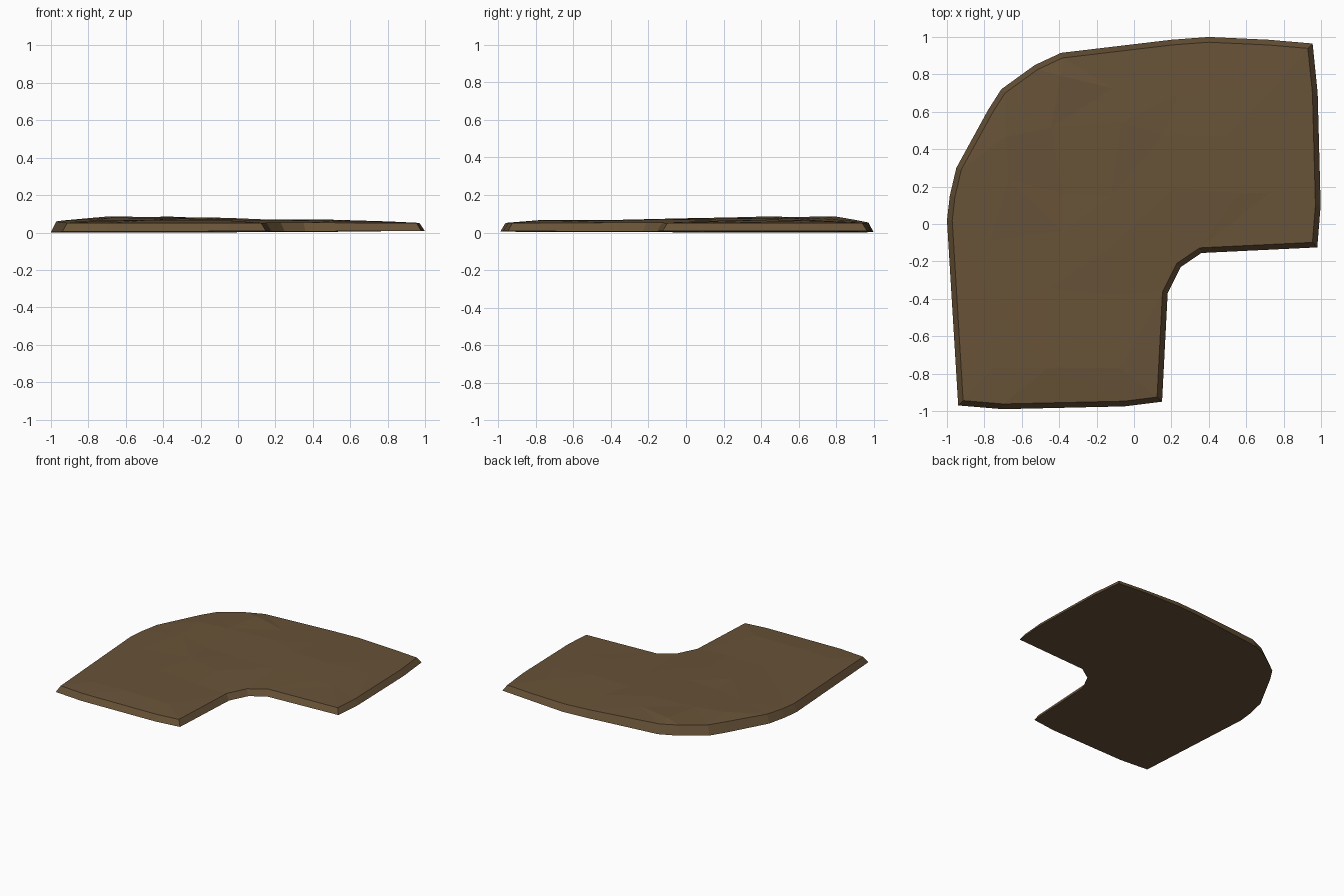
import bpy, bmesh, math, random
from mathutils import Vector
from mathutils.geometry import delaunay_2d_cdt

if "Cube" in bpy.data.objects:
    bpy.data.objects.remove(bpy.data.objects["Cube"])

random.seed(4)

# Counter-clockwise footprint of the bent path
outline = [Vector(p) for p in [
    (-.94, -.97), (-.7, -.99), (-.05, -.975), (.15, -.95), (.18, -.37),
    (.25, -.23), (.36, -.155), (.98, -.125), (.998, .1), (.982, .7),
    (.955, .965), (.72, .985), (.4, 1.0), (.2, .985), (-.39, .915),
    (-.53, .85), (-.71, .72), (-.78, .61), (-.95, .3), (-.985, .15), (-1.0, .02)]]
n = len(outline)


def inset(i, d):
    a, b, c = outline[i - 1], outline[i], outline[(i + 1) % n]
    e, f = (b - a).normalized(), (c - b).normalized()
    n1, n2 = Vector((-e.y, e.x)), Vector((-f.y, f.x))
    return b + (n1 + n2) * d / (1 + n1.dot(n2))


def bump(p):
    # raised outer bend, falling away towards both ends
    return math.exp(-((p.x + .55) ** 2 + (p.y - .6) ** 2) / .45)


def top_z(p):
    return .064 + .022 * bump(p)


def bottom_z(p):
    return max(0, .006 * (p.x - p.y + 1) / 2 + .003) if p.x < .5 else .011


# Inner points of the worn, faceted top
inner = []
for x in (-.72, -.42, -.12, .2, .5, .78):
    for y in (-.72, -.4, -.08, .2, .5, .75):
        p = Vector((x, y)) + Vector((random.uniform(-.06, .06), random.uniform(-.06, .06)))
        if (p.x < .08 or p.y > 0) and not (p.x < -.5 and p.y > .65):
            inner.append(p)

rim = [inset(i, .028) for i in range(n)]
pts, _, tris, *_ = delaunay_2d_cdt(rim + inner, [], [list(range(n))], 1, 1e-5)

bm = bmesh.new()
top = []
for i, p in enumerate(pts):
    z = .053 + .024 * bump(p) if i < n else top_z(p) + random.uniform(-.004, .005)
    top.append(bm.verts.new((p.x, p.y, z)))
for t in tris:
    bm.faces.new([top[i] for i in t])

# Sloping sides and underside
base = [bm.verts.new((p.x, p.y, bottom_z(p))) for p in outline]
for i in range(n):
    j = (i + 1) % n
    bm.faces.new((base[i], base[j], top[j], top[i]))
under = bm.faces.new(base[::-1])
bmesh.ops.triangulate(bm, faces=[under])
bmesh.ops.recalc_face_normals(bm, faces=bm.faces[:])
low = min(v.co.z for v in bm.verts)
for v in bm.verts:
    v.co.z -= low

mesh = bpy.data.meshes.new("dirt_path_bend")
bm.to_mesh(mesh)
bm.free()
mat = bpy.data.materials.new("earth brown")
mat.diffuse_color = (.138, .086, .039, 1)
mat.use_nodes = True
mat.node_tree.nodes["Principled BSDF"].inputs["Base Color"].default_value = mat.diffuse_color
mesh.materials.append(mat)
bpy.context.collection.objects.link(bpy.data.objects.new("dirt_path_bend", mesh))
